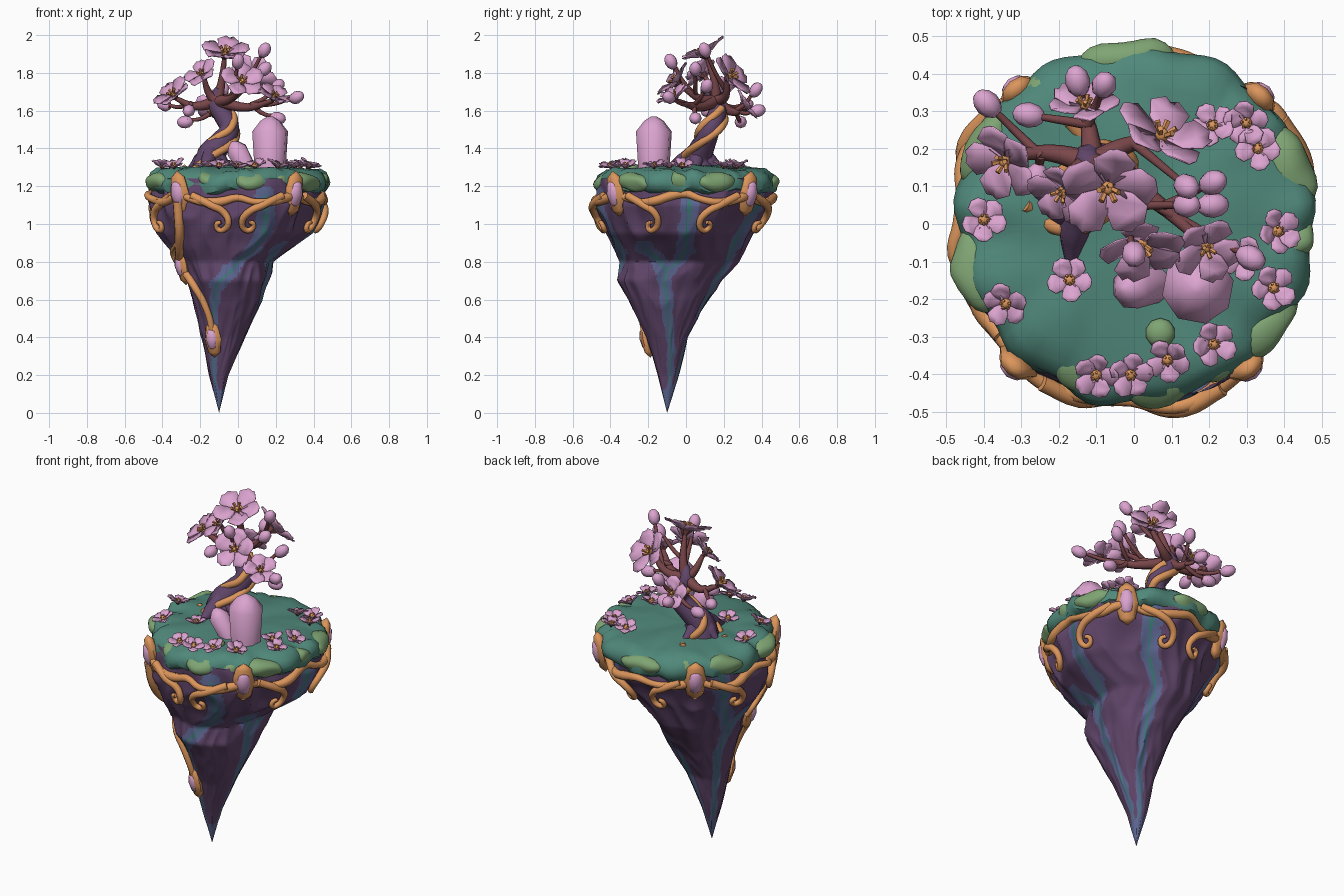
import bpy, bmesh, math, random
from mathutils import Vector, Matrix, noise

random.seed(4)
if "Cube" in bpy.data.objects:
    bpy.data.objects.remove(bpy.data.objects["Cube"])
made = []


def material(name, code):
    rgb = [int(code[i:i + 2], 16) / 255 for i in (0, 2, 4)]
    col = [c / 12.92 if c < 0.04 else ((c + 0.055) / 1.055) ** 2.4 for c in rgb] + [1]
    m = bpy.data.materials.new(name)
    m.use_nodes = True
    m.diffuse_color = col
    m.node_tree.nodes["Principled BSDF"].inputs["Base Color"].default_value = col
    return m


ROCK = material("purple rock", "62476C")
BLUE = material("blue vein", "5D6792")
TEAL = material("teal vein", "3D7C78")
GRASS = material("teal grass", "50887A")
MOSS = material("light moss", "7FA473")
ORANGE = material("orange vine", "DC965C")
PINK = material("pink petal", "DCA4D0")
BARK = material("red bark", "7A474A")


def add_object(name, data, mats):
    ob = bpy.data.objects.new(name, data)
    bpy.context.collection.objects.link(ob)
    for m in mats:
        data.materials.append(m)
    made.append(ob)
    return ob


def finish(name, bm, *mats):
    bmesh.ops.remove_doubles(bm, verts=bm.verts, dist=0.0002)
    bmesh.ops.recalc_face_normals(bm, faces=bm.faces)
    me = bpy.data.meshes.new(name)
    bm.to_mesh(me)
    bm.free()
    return add_object(name, me, mats)


def tube(name, pts, mat, closed=False):
    """Smooth tapered tube through (position, radius) pairs."""
    cu = bpy.data.curves.new(name, "CURVE")
    cu.dimensions = "3D"
    cu.bevel_depth, cu.bevel_resolution, cu.resolution_u = 1, 2, 4
    cu.use_fill_caps = True
    cu.twist_mode = "MINIMUM"
    sp = cu.splines.new("BEZIER")
    sp.bezier_points.add(len(pts) - 1)
    sp.use_cyclic_u = closed
    for bp, (co, r) in zip(sp.bezier_points, pts):
        bp.co, bp.radius = co, r
        bp.handle_left_type = bp.handle_right_type = "AUTO"
    ob = bpy.data.objects.new(name, cu)
    bpy.context.collection.objects.link(ob)
    me = bpy.data.meshes.new_from_object(ob.evaluated_get(bpy.context.evaluated_depsgraph_get()))
    bpy.data.objects.remove(ob)
    me.materials.clear()
    return add_object(name, me, [mat])


def lathe(rows, segs, fn):
    """Closed rings of points fn(row, degrees)."""
    bm = bmesh.new()
    rings = [[bm.verts.new(fn(r, 360 * k / segs)) for k in range(segs)] for r in rows]
    for a, b in zip(rings, rings[1:]):
        for k in range(segs):
            n = (k + 1) % segs
            bm.faces.new((a[k], a[n], b[n], b[k]))
    return bm


def polar(deg, r, z):
    return Vector((r * math.cos(math.radians(deg)), r * math.sin(math.radians(deg)), z))


# Rock outline: height, then x and y limits
OUTLINE = [(0, -.1, -.1, -.1, -.1), (.2, -.15, -.05, -.15, -.04), (.4, -.19, .04, -.21, .01),
           (.6, -.24, .13, -.3, .12), (.7, -.27, .16, -.36, .18), (.8, -.31, .18, -.34, .26),
           (.95, -.4, .37, -.4, .34), (1.1, -.46, .45, -.44, .43), (1.24, -.45, .45, -.44, .45)]


def surf(deg, z, off=0.0):
    for a, b in zip(OUTLINE, OUTLINE[1:]):
        if z <= b[0]:
            break
    t = (z - a[0]) / (b[0] - a[0])
    x0, x1, y0, y1 = [p + (q - p) * t for p, q in zip(a[1:], b[1:])]
    d = polar(deg, 1, 0)
    q = Vector((d.x * 1.6, d.y * 1.6, z * 2.6))
    k = 1.03 + 0.12 * noise.noise(q) - 0.10 * abs(noise.noise(q * 2.1))
    return Vector(((x0 + x1) / 2 + d.x * ((x1 - x0) / 2 * k + off),
                   (y0 + y1) / 2 + d.y * ((y1 - y0) / 2 * k + off), z))


# Hanging rock with glowing veins (degrees, height)
VEINS = [[(287, 1.15), (294, .85), (276, .75), (254, .68), (242, .5), (240, .08)],
         [(2, 1.2), (6, .85), (-8, .75), (0, .5), (15, .32), (10, .08)],
         [(-35, .87), (-8, .75)], [(63, 1.2), (66, .8), (72, .5), (65, .08)],
         [(147, 1.2), (150, .95), (165, .75), (150, .55), (140, .08)],
         [(185, .85), (165, .75)]]


def vein_distance(deg, z, r):
    best = 1.0
    for path in VEINS:
        for (d0, z0), (d1, z1) in zip(path, path[1:]):
            t = min(1, max(0, (z - z0) / (z1 - z0)))
            gap = (deg - d0 - (d1 - d0) * t + 180) % 360 - 180
            slope = math.radians(d1 - d0) * r / (z1 - z0)
            across = math.radians(abs(gap)) * r / math.sqrt(1 + slope * slope)
            best = min(best, math.hypot(across, z - z0 - (z1 - z0) * t))
    return best


SEGS, ROWS = 220, 90
bm = lathe([1.24 * i / ROWS for i in range(ROWS + 1)], SEGS, lambda z, d: surf(d, z))
for i, f in enumerate(bm.faces):
    deg, c = 360 * (i % SEGS + 0.5) / SEGS, f.calc_center_median()
    axis = sum((surf(k, c.z) for k in (0, 90, 180, 270)), Vector()) / 4
    r = (c - axis).length
    wobble = noise.noise(c * 14)
    d = vein_distance(deg, c.z, r)
    teal = d < 0.003 + 0.012 * r and c.z > 0.15
    f.material_index = 2 if teal else 1 if d + .012 * wobble < 0.014 + 0.085 * r or c.z < 0.12 else 0
finish("hanging_rock", bm, ROCK, BLUE, TEAL)


# Grass cap with a wavy, drooping rim
def grass(row, deg):
    f, z = row
    d = polar(deg, 1, 0)
    rim = 0.476 + 0.018 * noise.noise(d * 2.5) + 0.010 * math.sin(math.radians(deg * 13))
    p = polar(deg, f * rim, z)
    p.z += 0.02 * noise.noise(p * 7) + (0.025 * noise.noise(d * 6) if f > 0.8 else 0)
    return p


finish("grass_cap", lathe([(0, 1.3), (.2, 1.305), (.4, 1.305), (.6, 1.3), (.78, 1.29), (.9, 1.28),
                           (.97, 1.255), (1, 1.22), (.985, 1.18), (.9, 1.155), (.6, 1.18), (0, 1.18)],
                          96, grass), GRASS)

# Moss cushions along the rim: degrees, distance out, half width
bm = bmesh.new()
for deg, r, w in [(20, .435, .12), (60, .41, .08), (92, .435, .13), (123, .41, .09), (150, .435, .12),
                  (196, .435, .11), (225, .41, .07), (250, .42, .08), (278, .43, .09), (300, .42, .07),
                  (323, .44, .12), (355, .41, .08)]:
    m = (Matrix.Translation(polar(deg, r, 1.222)) @ Matrix.Rotation(math.radians(deg), 4, "Z")
         @ Matrix.Diagonal((.06, w, .052, 1)))
    for v in bmesh.ops.create_icosphere(bm, subdivisions=3, radius=1, matrix=m)["verts"]:
        v.co += 0.025 * noise.noise_vector(v.co * 9)
bmesh.ops.create_icosphere(bm, subdivisions=2, radius=1, matrix=Matrix.Translation((.07, -.29, 1.3))
                           @ Matrix.Diagonal((.04, .04, .025, 1)))
finish("moss_cushions", bm, MOSS)

# Vine garland, sagging between jewelled mounts
MOUNTS = (46, 130, 231, 308)


def sag(deg):
    return min(abs((deg - g + 180) % 360 - 180) for g in MOUNTS) / 45


tube("vine_garland", [(surf(d, 1.16 - .045 * math.sin(math.pi * min(1, sag(d))), .012 + .005 * math.sin(d)),
                       .022 + .004 * math.sin(d * 3)) for d in range(0, 360, 10)], ORANGE, True)

# Curled tendrils either side of every mount
for g in MOUNTS:
    for s in (-1, 1):
        path = [(10, 1.15, .022), (23, 1.1, .022), (31, 1.06, .02), (34, 1.01, .018),
                (31, .97, .016), (27, .97, .015), (26, 1.0, .013), (29, 1.01, .011)]
        tube("curled_tendril", [(surf(g + s * a, z, .02), r) for a, z, r in path], ORANGE)

# Long trailing vine
trail = [(231, 1.12), (228, .97), (218, .87), (203, .79), (213, .68), (228, .58), (240, .46), (243, .34)]
tube("trailing_vine", [(surf(d, z, .014), .027 - .0015 * i) for i, (d, z) in enumerate(trail)], ORANGE)
tube("trailing_offshoot", [(surf(d, z, .014), .016) for d, z in [(222, .9), (212, .88), (198, .84), (193, .78)]],
     ORANGE)

# Jewels in pointed mounts
mounts, jewels = bmesh.new(), bmesh.new()
for deg, z, s in [(g, 1.16, 1) for g in MOUNTS] + [(203, .78, .85), (243, .39, .8)]:
    for target, off, size in ((mounts, .012, (.038, .062, .125)), (jewels, .032, (.03, .042, .075))):
        m = (Matrix.Translation(surf(deg, z, off * s)) @ Matrix.Rotation(math.radians(deg), 4, "Z")
             @ Matrix.Rotation(.2, 4, "Y") @ Matrix.Diagonal([c * s for c in size] + [1]))
        bmesh.ops.create_uvsphere(target, u_segments=8, v_segments=4, radius=1, matrix=m)
finish("jewel_mounts", mounts, ORANGE)
finish("jewels", jewels, PINK)

# Twisted trunk and roots
TRUNK = [((-.15, .06, 1.27), .105), ((-.145, .07, 1.36), .075), ((-.09, .10, 1.43), .062),
         ((-.045, .13, 1.50), .054), ((-.075, .16, 1.57), .052), ((-.12, .17, 1.64), .044), ((-.1, .15, 1.72), .02)]
tube("trunk", [(Vector(p), r) for p, r in TRUNK], ROCK)
for end in [(-.17, -.11), (-.26, .08), (-.03, .05), (-.12, .2)]:
    tube("root", [((-.14, .06, 1.40), .04), (((end[0] - .15) / 2, (end[1] + .06) / 2, 1.33), .04),
                  ((*end, 1.29), .012)], ROCK)

# Vines winding up the trunk
for phase, foot in ((200, (-.29, .05, 1.3)), (60, (-.17, .27, 1.3))):
    pts = [(Vector(foot), .018)]
    for i in range(12):
        k, t = divmod(i * 0.42, 1)
        (a, ra), (b, rb) = TRUNK[int(k)], TRUNK[int(k) + 1]
        pts.append((Vector(a).lerp(Vector(b), t) + polar(phase + 30 * i, ra + (rb - ra) * t + .002, 0), .021))
    tube("trunk_vine", pts, ORANGE)

# Blossoms, buds and their branches
petals, stamens, calyxes = bmesh.new(), bmesh.new(), bmesh.new()


def flower(pos, normal, size, cup, eye):
    base = (Matrix.Translation(pos) @ Vector(normal).to_track_quat("Z", "Y").to_matrix().to_4x4()
            @ Matrix.Scale(size, 4))
    spin = random.random() * 6
    for i in range(5):
        m = base @ Matrix.Rotation(spin + i * math.tau / 5 + random.uniform(-.15, .15), 4, "Z")
        lift = cup * random.uniform(.7, 1.4)
        rows = [[petals.verts.new(m @ Vector((t, w * s, lift * (h - .08 * (s == 0))))) for s in (-1, 0, 1)]
                for t, w, h in ((.05, .05, .05), (.4, .36, .12), (.76, .46, .27), (1.04, .16, .30))]
        for a, b in zip(rows, rows[1:]):
            for k in (0, 1):
                petals.faces.new((a[k], b[k], b[k + 1], a[k + 1]))
        tilt = m @ Matrix.Rotation(.6, 4, "Y") @ Matrix.Translation((0, 0, .2))
        bmesh.ops.create_cone(stamens, cap_ends=True, segments=5, radius1=.05, radius2=.07, depth=.4, matrix=tilt)
    bmesh.ops.create_icosphere(stamens, subdivisions=1, radius=eye, matrix=base @ Matrix.Translation((0, 0, .08)))
    bmesh.ops.create_cone(calyxes, cap_ends=True, segments=6, radius1=.08, radius2=.28, depth=.25,
                          matrix=base @ Matrix.Translation((0, 0, -.13)))


def bud(pos, normal):
    base = (Matrix.Translation(pos) @ Vector(normal).to_track_quat("Z", "Y").to_matrix().to_4x4()
            @ Matrix.Scale(.042, 4))
    bmesh.ops.create_uvsphere(petals, u_segments=8, v_segments=6, radius=1,
                              matrix=base @ Matrix.Diagonal((.8, .8, 1.05, 1)))
    bmesh.ops.create_cone(calyxes, cap_ends=True, segments=6, radius1=.2, radius2=.7, depth=.6,
                          matrix=base @ Matrix.Translation((0, 0, -.75)))


BLOSSOMS = [((-.07, .10, 1.90), (.05, -.5, .85), .125), ((.02, -.05, 1.75), (.1, -.8, .6), .11),
            ((.19, -.06, 1.67), (.3, -.5, .8), .09), ((-.34, .17, 1.68), (-.5, -.4, .7), .105),
            ((-.19, .09, 1.79), (-.4, -.6, .6), .09), ((.07, .23, 1.78), (.4, .7, .5), .125),
            ((-.13, .31, 1.62), (-.1, .8, .5), .09)]
BUDS = [(.14, .10, 1.92), (.31, -.09, 1.67), (.21, .05, 1.56), (.14, .05, 1.82), (.21, .11, 1.73),
        (-.28, .29, 1.54), (-.39, .32, 1.63), (-.15, .38, 1.60), (-.08, .37, 1.71), (0, -.08, 1.86), (-.26, .12, 1.60)]
heart = Vector((-.11, .16, 1.65))
for pos, normal, size in BLOSSOMS:
    flower(pos, normal, size, 1, .17)
    end = Vector(pos) - Vector(normal) * .02
    mid = heart.lerp(end, .55) + Vector((0, .02, -.035))
    tube("branch", [(heart, .034), (mid, .022), (end, .012)], BARK)
for b in BUDS:
    near = min((Vector(p) for p, n, s in BLOSSOMS), key=lambda p: (p - Vector(b)).length)
    start = heart.lerp(near, .6) + Vector((0, .015, -.03))
    way = (Vector(b) - start).normalized()
    bud(b, way + Vector((0, 0, .3)))
    tube("twig", [(start, .014), (start.lerp(Vector(b), .5) + Vector((0, 0, -.015)), .011),
                  (Vector(b) - way * .03, .009)], BARK)

# Fallen blossoms on the grass
for x, y in [(-.40, .01), (-.34, -.21), (-.10, -.40), (-.01, -.40), (.09, -.36), (.21, -.32), (.37, -.17),
             (.38, -.02), (.21, .26), (.30, .27), (.33, .20), (-.17, -.15), (.29, -.09)]:
    lean = (x * .5 + random.uniform(-.3, .3), y * .5 + random.uniform(-.3, .3), 1)
    flower((x, y, 1.305), lean, .057, 1.3, .3)
blossoms = finish("blossom_petals", petals, PINK)
thick = blossoms.modifiers.new("thickness", "SOLIDIFY")
thick.thickness = 0.004
finish("blossom_stamens", stamens, ORANGE)
finish("blossom_calyxes", calyxes, BARK)

# Crystals
for name, foot, lean, s, h in (("large_crystal", (.17, -.17, 1.26), (0, 0, 1), .097, .31),
                               ("small_crystal", (.06, -.16, 1.27), (-.55, -.08, 1), .058, .19)):
    m = Matrix.Translation(foot) @ Vector(lean).to_track_quat("Z", "Y").to_matrix().to_4x4()
    rows = [(0, 0), (.85, 0), (1, .74), (.55, .92), (.15, 1), (0, 1)]
    finish(name, lathe(rows, 8, lambda row, d: m @ polar(d + 12, row[0] * s, row[1] * h)), PINK)

# Smooth shading with crisp creases
bpy.ops.object.select_all(action="DESELECT")
for ob in made:
    ob.select_set(True)
bpy.context.view_layer.objects.active = made[0]
bpy.ops.object.shade_smooth_by_angle(angle=math.radians(48))
